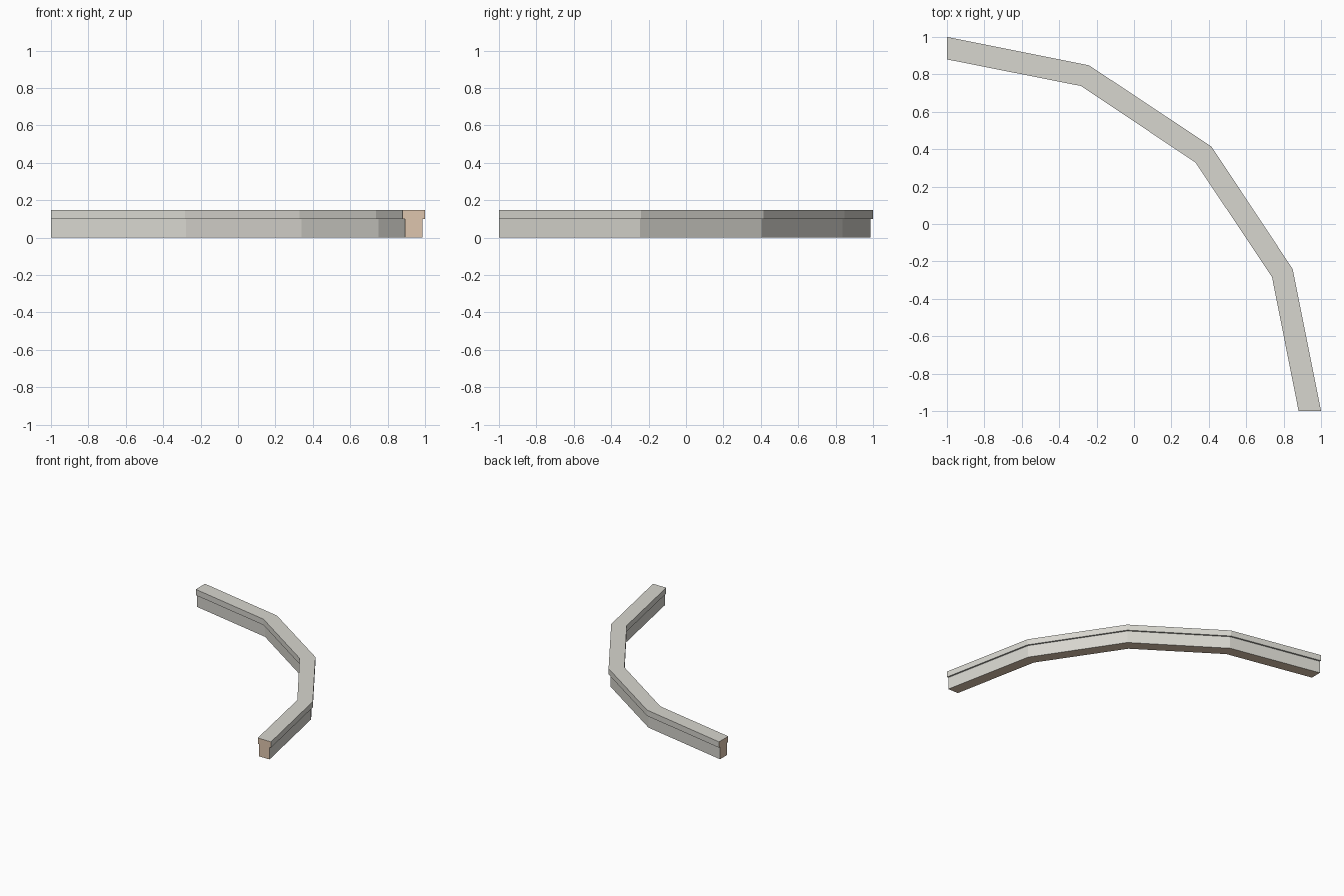
import bpy
import bmesh
from mathutils import Vector

if "Cube" in bpy.data.objects:
    bpy.data.objects.remove(bpy.data.objects["Cube"])


def make_material(name, color):
    mat = bpy.data.materials.new(name)
    mat.use_nodes = True
    mat.diffuse_color = color
    mat.node_tree.nodes["Principled BSDF"].inputs["Base Color"].default_value = color
    return mat


stone = make_material("pale grey stone", (0.68, 0.67, 0.62, 1))
core = make_material("tan core", (0.73, 0.56, 0.42, 1))


def mirrored(half):
    """Complete a path that is symmetric about the x = y diagonal."""
    return [Vector(p) for p in half] + [Vector((y, x)) for x, y in half[-2::-1]]


def mirror_ends(half):
    """Same bend, with the second half running towards -y."""
    return [Vector(p) for p in half] + [Vector((y, x)) for x, y in reversed(half[:-1])]


# Mitred plan of the wall: outer and inner edge, bending at each station
outer = mirror_ends([(-1, 1), (-0.24, 0.848), (0.414, 0.414)])
inner = mirror_ends([(-1, 0.88), (-0.284, 0.738), (0.329, 0.329)])

# Cross-section: fraction across from inner to outer edge, and height
lip, ledge, top = 0.11, 0.1, 0.148
section = [(lip, 0), (1 - lip, 0), (1 - lip, ledge), (1, ledge),
           (1, top), (0, top), (0, ledge), (lip, ledge)]

# Sweep the section along the plan and close both ends
bm = bmesh.new()
rings = []
for a, b in zip(inner, outer):
    ring = []
    for t, z in section:
        p = a.lerp(b, t)
        ring.append(bm.verts.new((p.x, p.y, z)))
    rings.append(ring)
count = len(section)
for r, s in zip(rings, rings[1:]):
    for i in range(count):
        j = (i + 1) % count
        face = bm.faces.new((r[i], r[j], s[j], s[i]))
        face.material_index = 1 if i == 0 else 0  # tan underside
for ring in (rings[0], rings[-1]):
    bm.faces.new(ring).material_index = 1  # tan cut ends
bmesh.ops.recalc_face_normals(bm, faces=bm.faces)

mesh = bpy.data.meshes.new("curved_wall")
bm.to_mesh(mesh)
bm.free()
mesh.materials.append(stone)
mesh.materials.append(core)
wall = bpy.data.objects.new("curved_wall", mesh)
bpy.context.collection.objects.link(wall)
